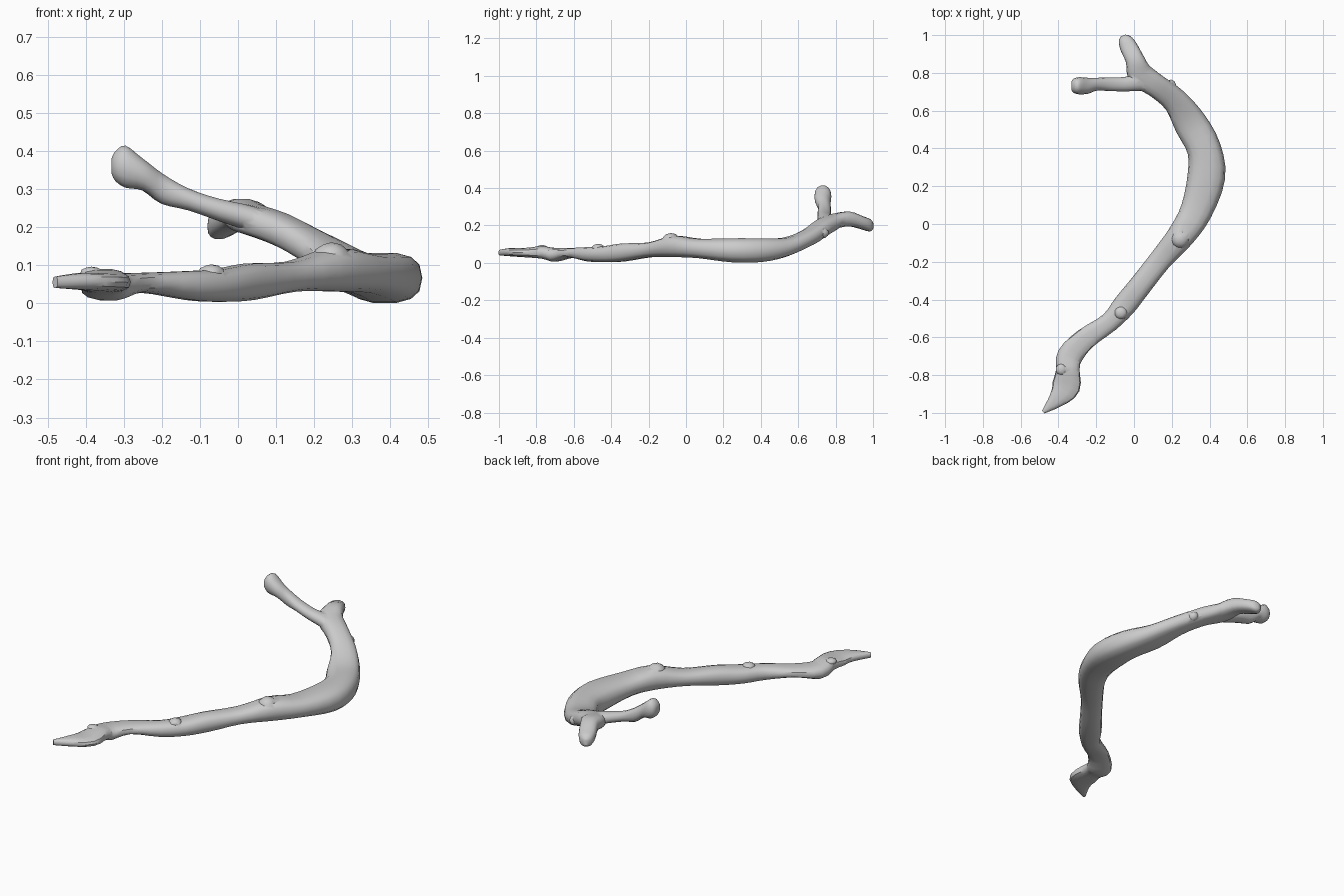
import bpy, bmesh, math
from mathutils import Vector

if "Cube" in bpy.data.objects:
    bpy.data.objects.remove(bpy.data.objects["Cube"])

bark = bpy.data.materials.new("grey_bark")
bark.use_nodes = True
bark.diffuse_color = (0.6, 0.6, 0.6, 1)
bark.node_tree.nodes["Principled BSDF"].inputs["Base Color"].default_value = (0.6, 0.6, 0.6, 1)

SIDES = 14


def catmull(a, b, c, d, t):
    """Smooth interpolation between stations b and c."""
    return [0.5 * (2 * q + (r - p) * t + (2 * p - 5 * q + 4 * r - s) * t * t
                   + (3 * q - p - 3 * r + s) * t ** 3)
            for p, q, r, s in zip(a, b, c, d)]


def sweep_limb(name, stations, steps=3, squareness=2.6):
    """Sweep a rounded section along stations of x, y, half width, bottom, top."""
    last = len(stations) - 1
    path = []
    for i in range(last):
        near = [stations[min(max(i + k, 0), last)] for k in (-1, 0, 1, 2)]
        path += [catmull(*near, s / steps) for s in range(steps)]
    path.append(stations[last])

    bm = bmesh.new()
    rings = []
    for i, (x, y, half, low, high) in enumerate(path):
        before, after = path[max(i - 1, 0)], path[min(i + 1, len(path) - 1)]
        along = Vector((after[0] - before[0], after[1] - before[1], 0)).normalized()
        side = Vector((along.y, -along.x, 0))
        ring = []
        for k in range(SIDES):
            angle = math.tau * k / SIDES
            c, s = math.cos(angle), math.sin(angle)
            u = math.copysign(abs(c) ** (2 / squareness), c) * half
            v = math.copysign(abs(s) ** (2 / squareness), s) * (high - low) / 2
            ring.append(bm.verts.new(Vector((x, y, (low + high) / 2 + v)) + side * u))
        rings.append(ring)
    for a, b in zip(rings, rings[1:]):
        for k in range(SIDES):
            n = (k + 1) % SIDES
            bm.faces.new((a[k], a[n], b[n], b[k]))
    bm.faces.new(rings[0])
    bm.faces.new(rings[-1])
    bmesh.ops.recalc_face_normals(bm, faces=bm.faces)
    return make_object(name, bm)


def make_object(name, bm):
    mesh = bpy.data.meshes.new(name)
    bm.to_mesh(mesh)
    bm.free()
    mesh.materials.append(bark)
    obj = bpy.data.objects.new(name, mesh)
    bpy.context.collection.objects.link(obj)
    return obj


def knot(name, centre, size):
    """Small lump on the bark."""
    bm = bmesh.new()
    bmesh.ops.create_icosphere(bm, subdivisions=2, radius=1)
    bmesh.ops.scale(bm, vec=size, verts=bm.verts)
    bmesh.ops.translate(bm, vec=centre, verts=bm.verts)
    return make_object(name, bm)


# Main stem, from the broken wedge tip up to the fork end
stem = sweep_limb("main_stem", [
    (-.48, -.995, .01, .04, .07),
    (-.41, -.93, .045, .035, .08),
    (-.36, -.86, .075, .03, .08),
    (-.35, -.77, .062, .022, .09),
    (-.34, -.7, .068, .006, .08),
    (-.26, -.61, .058, .028, .08),
    (-.13, -.52, .052, .008, .085),
    (-.05, -.43, .062, .003, .09),
    (.03, -.33, .06, .008, .105),
    (.14, -.19, .06, .03, .11),
    (.25, -.06, .073, .03, .145),
    (.33, .07, .085, .025, .13),
    (.383, .25, .1, .002, .133),
    (.37, .4, .09, .004, .133),
    (.3, .53, .088, .035, .135),
    (.22, .65, .068, .09, .18),
    (.12, .73, .062, .145, .235),
    (.035, .79, .068, .18, .262),
    (.005, .87, .05, .195, .275),
    (-.03, .94, .046, .18, .25),
    (-.05, .98, .034, .168, .235),
    (-.058, .998, .012, .18, .215),
])

# Side branch rising from the fork to a blunt, swollen end
branch = sweep_limb("side_branch", [
    (.13, .73, .035, .155, .225),
    (.04, .748, .044, .185, .255),
    (-.05, .74, .038, .215, .275),
    (-.13, .74, .036, .243, .302),
    (-.2, .74, .034, .26, .342),
    (-.25, .732, .043, .295, .38),
    (-.295, .732, .045, .302, .415),
    (-.322, .732, .036, .32, .4),
    (-.332, .732, .02, .34, .38),
], squareness=2.2)

# Knots on the bark
parts = [
    branch,
    knot("upper_knot", (.195, .725, .16), (.03, .04, .03)),
    knot("middle_knot", (.245, -.08, .12), (.05, .05, .04)),
    knot("lower_knot", (-.07, -.47, .08), (.035, .035, .022)),
    knot("wedge_knot", (-.385, -.77, .08), (.03, .03, .016)),
]

# Merge everything into one continuous surface
for part in parts:
    union = stem.modifiers.new("join_" + part.name, "BOOLEAN")
    union.operation = "UNION"
    union.solver = "EXACT"
    union.object = part

bpy.ops.object.select_all(action="DESELECT")
stem.select_set(True)
bpy.context.view_layer.objects.active = stem
for modifier in list(stem.modifiers):
    bpy.ops.object.modifier_apply(modifier=modifier.name)
for part in parts:
    bpy.data.objects.remove(part)
stem.name = "branch"
bpy.ops.object.shade_smooth_by_angle(angle=math.radians(40))
